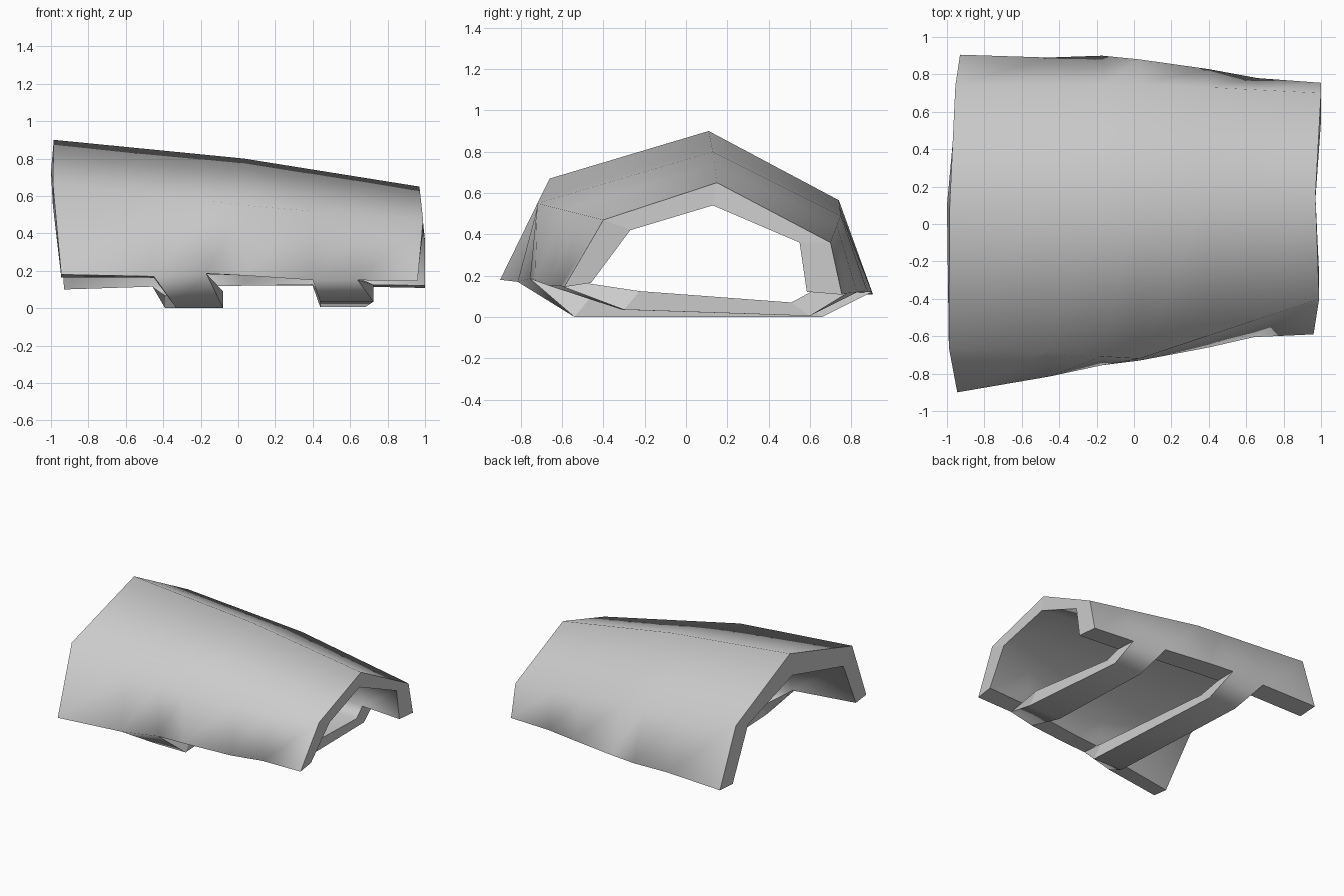
import bpy, bmesh
from mathutils import Vector

cube = bpy.data.objects.get("Cube")
if cube:
    bpy.data.objects.remove(cube, do_unlink=True)

grey = bpy.data.materials.new("plain grey")
grey.use_nodes = True
colour = (0.6, 0.6, 0.6, 1)
grey.diffuse_color = colour
grey.node_tree.nodes["Principled BSDF"].inputs["Base Color"].default_value = colour

# Lower rims: wide end, first strap edges, middle, second strap edges, narrow end
front_rim = [(-.945, -.90, .18), (-.45, -.815, .17), (-.17, -.755, .185), (.03, -.73, .175),
             (.40, -.66, .15), (.64, -.605, .15), (.96, -.59, .145)]
back_rim = [(-.93, .905, .11), (-.46, .89, .12), (-.17, .90, .12), (.03, .88, .12),
            (.40, .828, .12), (.66, .78, .115), (1, .755, .108)]


# Upper ridges are straight from each end to the middle
def ridge(wide, middle, narrow):
    a, m, b = Vector(wide), Vector(middle), Vector(narrow)
    return [a, a.lerp(m, .5), a.lerp(m, .8), m, m.lerp(b, .38), m.lerp(b, .64), b]


rows = [
    front_rim,
    ridge((-.99, -.66, .67), (.03, -.72, .55), (.99, -.40, .47)),
    ridge((-.985, .11, .90), (.03, .13, .80), (.97, .15, .65)),
    ridge((-.955, .74, .565), (.03, .75, .49), (1, .70, .36)),
    back_rim,
]
# Wall thickness of each row at the wide end, middle and narrow end
steps = [
    ridge((0, .13, -.015), (0, .13, 0), (0, .13, .02)),
    ridge((0, .11, -.12), (0, .15, -.24), (0, .13, -.05)),
    ridge((-.015, -.01, -.17), (0, -.01, -.15), (0, -.02, -.11)),
    ridge((0, -.15, -.05), (0, -.15, -.02), (0, -.15, 0)),
    ridge((0, -.16, -.01), (0, -.17, 0), (0, -.17, .014)),
]

# Straps: first column, then back and front corners of both edges
straps = [
    (1, [(-.39, .66, 0), (-.15, .66, 0)], [(-.33, -.54, 0), (-.08, -.54, 0)]),
    (4, [(.44, .60, .005), (.68, .60, .005)], [(.44, -.31, .035), (.725, -.30, .035)]),
]
strap_back_step, strap_front_step = (0, -.09, .065), (0, .075, .09)

bm = bmesh.new()
twin = {}


def add_point(point, step):
    outer = bm.verts.new(point)
    twin[outer] = bm.verts.new(Vector(point) + Vector(step))
    return outer


def add_strip(first, second):
    """Outer quads between two rows, with matching inner quads."""
    for i in range(len(first) - 1):
        quad = [first[i], first[i + 1], second[i + 1], second[i]]
        outer_faces.append(bm.faces.new(quad))
        bm.faces.new([twin[v] for v in reversed(quad)])


# Curved shell
outer_faces = []
grid = [[add_point(p, s) for p, s in zip(row, row_steps)] for row, row_steps in zip(rows, steps)]
for lower, upper in zip(grid, grid[1:]):
    add_strip(lower, upper)

# Two straps closing the underside
for column, back, front in straps:
    back_row = [add_point(p, strap_back_step) for p in back]
    front_row = [add_point(p, strap_front_step) for p in front]
    add_strip(grid[-1][column:column + 2], back_row)
    add_strip(back_row, front_row)
    add_strip(front_row, grid[0][column:column + 2])

# Flat rims joining the outer and inner skins
outer_edges = {e for f in outer_faces for e in f.edges}
rim_faces = []
for edge in [e for e in outer_edges if e.is_boundary]:
    a, b = edge.verts
    rim_faces.append(bm.faces.new([b, a, twin[a], twin[b]]))
bmesh.ops.recalc_face_normals(bm, faces=bm.faces)

# Smooth skins with sharp rims
for face in bm.faces:
    face.smooth = True
for face in rim_faces:
    for edge in face.edges:
        edge.smooth = False

mesh = bpy.data.meshes.new("arm_guard")
bm.to_mesh(mesh)
bm.free()
mesh.materials.append(grey)
bpy.context.collection.objects.link(bpy.data.objects.new("arm_guard", mesh))
